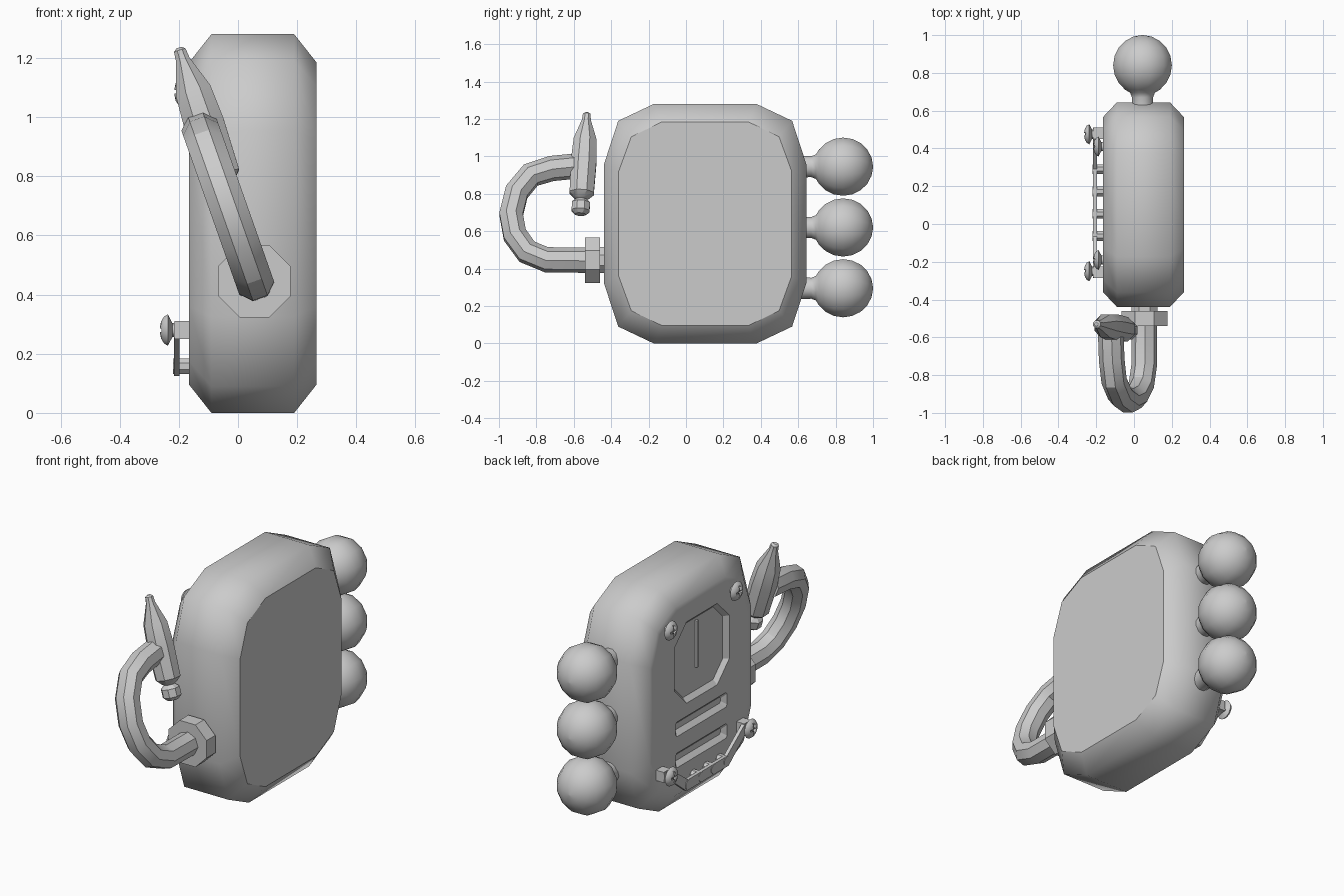
import bpy, bmesh
from math import sin, cos, pi, radians
from mathutils import Vector as V

if "Cube" in bpy.data.objects:
    bpy.data.objects.remove(bpy.data.objects["Cube"])


def loft(name, rings, angle=30, sharp_cap=False):
    """Skin a list of equal-length rings, cap both ends."""
    bm = bmesh.new()
    vs = [[bm.verts.new(p) for p in r] for r in rings]
    n = len(rings[0])
    for a, b in zip(vs, vs[1:]):
        for i in range(n):
            j = (i + 1) % n
            bm.faces.new((a[i], a[j], b[j], b[i]))
    bm.faces.new(vs[0][::-1])
    bm.faces.new(vs[-1])
    bmesh.ops.recalc_face_normals(bm, faces=bm.faces)
    for f in bm.faces:
        f.smooth = True
    bm.normal_update()
    for e in bm.edges:
        if e.calc_face_angle(0) > radians(angle):
            e.smooth = False
    if sharp_cap:
        for i in range(n):
            bm.edges.get((vs[0][i], vs[0][(i + 1) % n])).smooth = False
    me = bpy.data.meshes.new(name)
    bm.to_mesh(me)
    bm.free()
    ob = bpy.data.objects.new(name, me)
    bpy.context.collection.objects.link(ob)
    return ob


def circle(c, u, w, r, n):
    return [c + r * (u * cos(2 * pi * (i + .5) / n) + w * sin(2 * pi * (i + .5) / n)) for i in range(n)]


def lathe(name, profile, origin, axis, n=8, angle=30):
    """Revolve (distance, radius) pairs about an axis."""
    a = V(axis).normalized()
    u = a.cross(V((0, 0, 1)) if abs(a.z) < .8 else V((0, 1, 0))).normalized()
    w = a.cross(u)
    return loft(name, [circle(V(origin) + a * s, u, w, r, n) for s, r in profile], angle)


def block(name, x0, x1, y0, y1, z0, z1):
    return loft(name, [[V((x, y, z)) for y, z in ((y0, z0), (y1, z0), (y1, z1), (y0, z1))] for x in (x0, x1)])


def cut(target, cutter):
    cutter.hide_render = True
    cutter.hide_set(True)
    m = target.modifiers.new("cut", 'BOOLEAN')
    m.operation = 'DIFFERENCE'
    m.solver = 'EXACT'
    m.object = cutter


# body: twelve-sided plate with chamfered rims
def outline(x, quarter, k=1.0):
    q = [(y * k, z * k) for y, z in quarter]
    pts = (q + [(y, -z) for y, z in q[::-1]] +
           [(-y, -z) for y, z in q] + [(-y, z) for y, z in q[::-1]])
    return [V((x, y + .1025, z + .64)) for y, z in pts]


OUT = [(.275, .64), (.465, .55), (.542, .315)]
INN = [(.23, .545), (.395, .465), (.4625, .28)]
body = loft("body", [outline(.265, INN), outline(.19, OUT), outline(-.09, OUT),
                     outline(-.165, INN), outline(-.165, INN, .92)], 70, True)


# sunken window and slots on the left face
def recess(name, y0, y1, z0, z1, c, depth=.025, taper=.025):
    rings = []
    for x, t in ((-.165 + depth, taper), (-.165, 0), (-.19, 0)):
        a, b, d, e = y0 + t, y1 - t, z0 + t, z1 - t
        k = c * .8 if t else c
        rings.append([V((x, y, z)) for y, z in (
            (a + k, d), (b - k, d), (b, d + k), (b, e - k),
            (b - k, e), (a + k, e), (a, e - k), (a, d + k))])
    cut(body, loft(name, rings))


recess("window_cutter", -.16, .34, .59, 1.06, .11)
for i, z in enumerate((.43, .25)):
    recess(f"slot_cutter_{i}", -.14, .33, z, z + .085, .012)
block("window_ridge", -.155, -.138, .105, .12, .75, 1.02)

# three knobs on necks along the back edge
for i, z in enumerate((.295, .62, .945)):
    ball = [(.84 - .16 * cos(t), max(.161 * sin(t), .004))
            for t in [radians(a) for a in (36, 54, 72, 90, 108, 126, 144, 162, 180)]]
    lathe(f"knob_{i}", [(.6, .06), (.67, .058), (.695, .068)] + ball,
          (.045, 0, z), (0, 1, 0), 12, 50)

# collar at the root of the hook
lathe("hook_root", [(0, .075), (.1, .075)], (.055, -.5, .445), (0, 1, 0))
lathe("hook_collar", [(0, .132), (.08, .132)], (.055, -.54, .445), (0, 1, 0))

# hook: octagonal tube in a leaning plane
path = [V((.055 - (z - .445) * .353, y, z)) for y, z in (
    (-.5, .445), (-.745, .447), (-.85, .49), (-.915, .58), (-.935, .69),
    (-.905, .81), (-.83, .9), (-.72, .935), (-.57, .95))]
normal = V((.943, 0, .333))
rings = []
for i, p in enumerate(path):
    t = (path[min(i + 1, len(path) - 1)] - path[max(i - 1, 0)]).normalized()
    rings.append(circle(p, normal, t.cross(normal), .068, 8))
loft("hook", rings)

# pointed end piece on the hook
lathe("hook_point", [(0, .03), (.02, .052), (.065, .052), (.085, .03), (.095, .045),
                     (.12, .07), (.3, .074), (.42, .066), (.53, .026), (.565, .022), (.574, .01)],
      (-.02, -.565, .69), (-.18, .035, .545))


# cross-head screws
def screw(name, x, y, z):
    head = lathe(name, [(-.03, .025), (.005, .025), (.02, .055), (.033, .047), (.043, .03), (.048, .006)],
                 (x, y, z), (-1, 0, 0), 12, 40)
    for k, (h, v) in enumerate(((.03, .006), (.006, .03))):
        cut(head, block(f"{name}_cross_cutter_{k}", x - .06, x - .034, y - h, y + h, z - v, z + v))


for i, (x, y, z) in enumerate(((-.168, .41, 1.085), (-.168, -.19, 1.085),
                               (-.217, .475, .28), (-.217, -.25, .28))):
    screw(f"screw_{i}", x, y, z)

# bowed bracket strip with end blocks and pegs
top = [(.505, .305), (.45, .305), (.29, .185), (-.065, .185), (-.225, .305), (-.28, .305)]
low = [(.51, .255), (.455, .245), (.305, .125), (-.08, .125), (-.23, .245), (-.285, .255)]
loft("bracket_strip", [[V((x, *top[i])), V((x, *low[i])), V((x + .02, *low[i])), V((x + .02, *top[i]))]
                       for i in range(6) for x in (-.217,)])
for i, y in enumerate((.48, -.255)):
    block(f"bracket_foot_{i}", -.215, -.155, y - .03, y + .03, .25, .31)
for i in range(4):
    lathe(f"bracket_peg_{i}", [(0, .028), (.065, .028)], (-.155, .29 - .118 * i, .158), (-1, 0, 0), 8)
